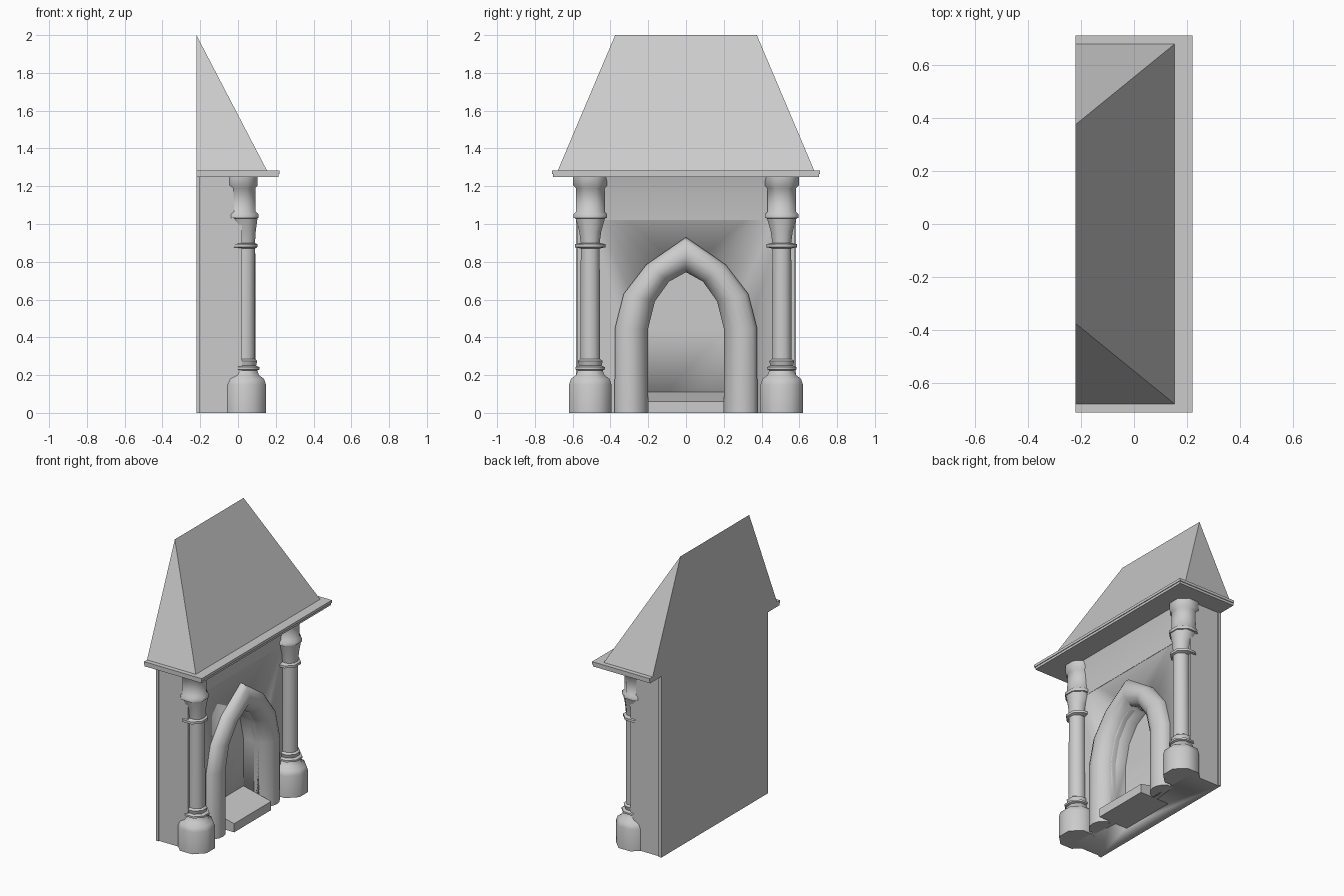
import bpy, bmesh, math

if "Cube" in bpy.data.objects:
    bpy.data.objects.remove(bpy.data.objects["Cube"])


def make(name, verts, faces, angle=35):
    me = bpy.data.meshes.new(name)
    me.from_pydata(verts, [], faces)
    bm = bmesh.new()
    bm.from_mesh(me)
    bmesh.ops.recalc_face_normals(bm, faces=bm.faces)
    bm.to_mesh(me)
    bm.free()
    ob = bpy.data.objects.new(name, me)
    bpy.context.collection.objects.link(ob)
    bpy.ops.object.select_all(action='DESELECT')
    ob.select_set(True)
    bpy.context.view_layer.objects.active = ob
    bpy.ops.object.shade_smooth_by_angle(angle=math.radians(angle))
    return ob


def loft(name, rings, closed=True, caps=True, angle=35):
    """Skin a list of equal-length point rings."""
    n = len(rings[0])
    verts = [p for r in rings for p in r]
    faces = []
    for i in range(len(rings) - 1):
        for j in range(n if closed else n - 1):
            k = (j + 1) % n
            faces.append((i*n + j, i*n + k, (i+1)*n + k, (i+1)*n + j))
    if caps:
        faces += [tuple(range(n)), tuple(range(len(verts) - n, len(verts)))]
    return make(name, verts, faces, angle)


def box(name, x0, x1, y, z0, z1):
    return loft(name, [[(a, b, z) for a, b in
                        ((x0, -y), (x1, -y), (x1, y), (x0, y))] for z in (z0, z1)])


def across(name, profile, y):
    """Extrude an x-z profile symmetrically along y."""
    return loft(name, [[(x, s, z) for x, z in profile] for s in (-y, y)])


# Pointed arch outlines (y, z), right half mirrored to the left
outer = [(.378, 0), (.376, .45), (.33, .63), (.21, .785), (0, .93)]
inner = [(.202, 0), (.202, .44), (.165, .59), (.09, .695), (0, .745)]


def mirrored(half):
    return half + [(-y, z) for y, z in reversed(half[:-1])]


outer, inner = mirrored(outer), mirrored(inner)

# Main wall with the firebox cut out
wall = box("wall", -.21, .02, .575, 0, 1.255)
cut_outline = [(y, z if z > 0 else -.1) for y, z in inner]
cutter = loft("firebox_cutter", [[(x, y, z) for y, z in cut_outline] for x in (-.1, .3)])
cutter.hide_render = True
cutter.hide_viewport = True
mod = wall.modifiers.new("firebox", 'BOOLEAN')
mod.operation = 'DIFFERENCE'
mod.solver = 'EXACT'
mod.object = cutter
box("back_panel", -.22, -.2, .583, 0, 1.255)

# Rounded arch moulding: section runs (outer-to-inner fraction, x)
section = [(0, .0), (0, .045), (.12, .07), (.3, .087), (.5, .092),
           (.7, .082), (.88, .055), (1, .02), (1, -.02)]
rings = [[(x, o[0] + (i[0] - o[0]) * t, o[1] + (i[1] - o[1]) * t) for t, x in section]
         for o, i in zip(outer, inner)]
loft("arch_moulding", rings, angle=45)

# Sloping hearth
across("hearth", [(-.11, 0), (.112, 0), (.112, .06), (-.11, .112)], .202)

# Frieze cove under the shelf
across("frieze", [(0, 1.02), (.022, 1.02), (.035, 1.16), (.06, 1.255), (0, 1.255)], .5)

# Octagonal columns: (z, half width, centre x)
column = [(0, .112, .036), (.15, .112, .036), (.18, .102, .036), (.2, .075, .036),
          (.225, .066, .036), (.23, .078, .036), (.242, .078, .036), (.25, .06, .036),
          (.275, .066, .036), (.285, .052, .038), (.87, .05, .04), (.877, .08, .022),
          (.893, .08, .022), (.9, .05, .04), (.96, .058, .036), (1.03, .078, .025),
          (1.032, .088, .02), (1.052, .088, .02), (1.065, .076, .018), (1.19, .076, .016),
          (1.205, .09, .014), (1.255, .09, .014)]
for side, label in ((-1, "left"), (1, "right")):
    rings = []
    for z, w, cx in column:
        r = w / math.cos(math.pi / 8)
        rings.append([(cx + r * math.cos((k + .5) * math.pi / 4),
                       side * .507 + r * math.sin((k + .5) * math.pi / 4), z)
                      for k in range(8)])
    loft("column_" + label, rings, angle=50)

# Mantel shelf in two thin layers
box("shelf_lower", -.22, .215, .705, 1.25, 1.266)
box("shelf_upper", -.22, .22, .71, 1.266, 1.284)

# Hood leaning back to a ridge
make("hood",
     [(-.22, -.68, 1.28), (.155, -.68, 1.28), (.155, .68, 1.28), (-.22, .68, 1.28),
      (-.22, -.375, 2), (-.22, .375, 2)],
     [(0, 1, 2, 3), (0, 1, 4), (1, 2, 5, 4), (2, 3, 5), (3, 0, 4, 5)])
